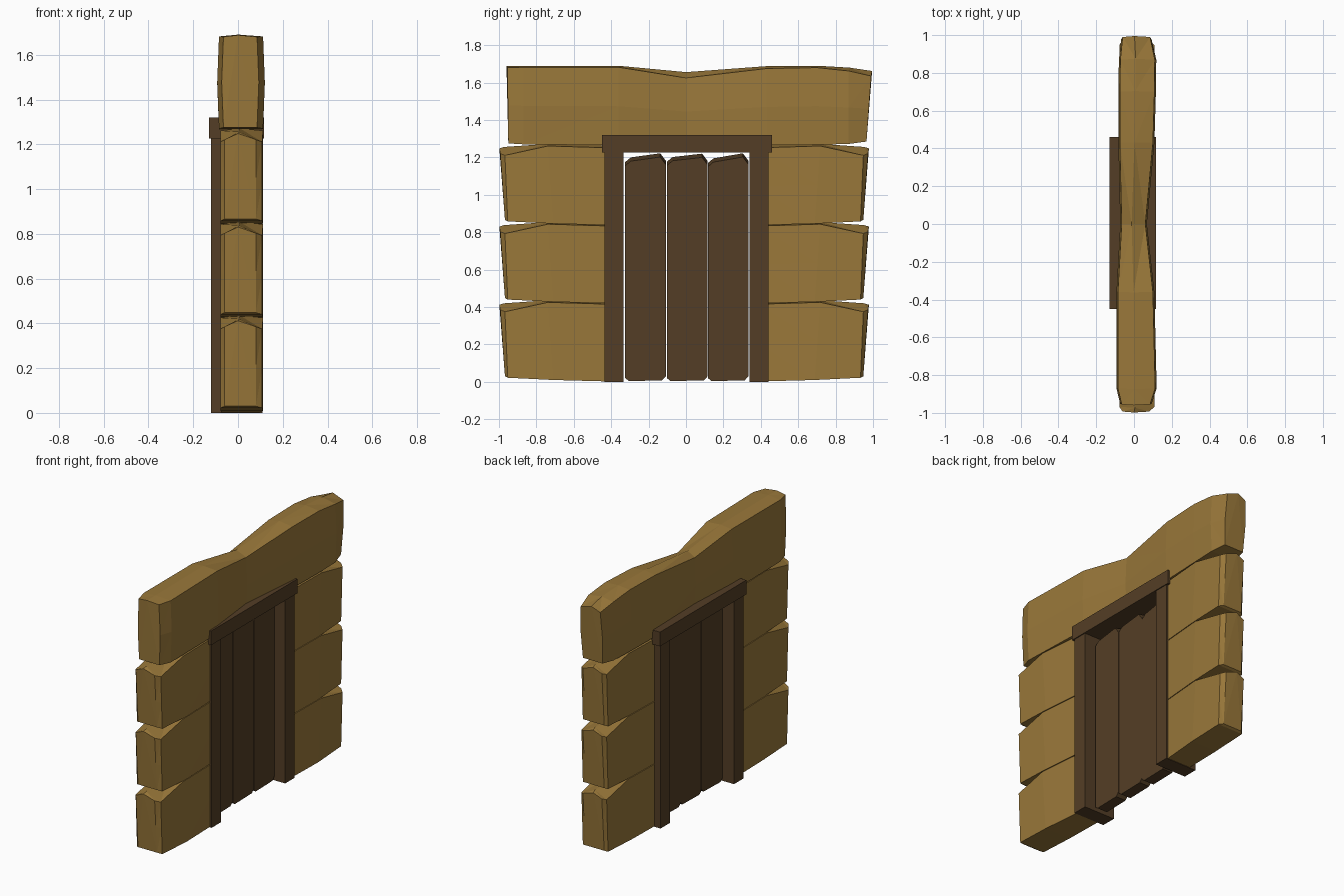
import bpy, bmesh

if "Cube" in bpy.data.objects:
    bpy.data.objects.remove(bpy.data.objects["Cube"])

def material(name, rgb):
    m = bpy.data.materials.new(name)
    m.diffuse_color = (*rgb, 1)
    m.use_nodes = True
    m.node_tree.nodes["Principled BSDF"].inputs["Base Color"].default_value = m.diffuse_color
    return m

LOG = material("golden wood", (0.32, 0.187, 0.042))
DOOR = material("dark brown wood", (0.088, 0.048, 0.019))

def finish(bm, name, mat):
    bmesh.ops.recalc_face_normals(bm, faces=bm.faces)
    me = bpy.data.meshes.new(name)
    bm.to_mesh(me)
    bm.free()
    me.materials.append(mat)
    ob = bpy.data.objects.new(name, me)
    bpy.context.collection.objects.link(ob)
    return ob

def log(name, rings, base=0.0, sign=1, shift=0.0, bulge=0.0):
    """Loft along y; ring = y_bottom, y_top, x0, x1, z0, z1, ridge."""
    bm = bmesh.new()
    loops = []
    for yb, yt, x0, x1, z0, z1, zr in rings:
        ym, zm = (yb + yt) / 2, (z0 + z1) / 2
        pts = [(x0, yb, z0), (x1, yb, z0), (x1 + bulge, ym, zm), (x1, yt, z1),
               ((x0 + x1) / 2 - 0.01, yt * 1.005, zr), (x0, yt, z1), (x0 - bulge, ym, zm)]
        loops.append([bm.verts.new((x, sign * y + shift, z + base)) for x, y, z in pts])
    for a, b in zip(loops, loops[1:]):
        for i in range(len(a)):
            j = (i + 1) % len(a)
            bm.faces.new((a[i], a[j], b[j], b[i]))
    bm.faces.new(loops[0])
    bm.faces.new(loops[-1])
    bmesh.ops.triangulate(bm, faces=bm.faces)
    return finish(bm, name, LOG)

def box(name, x0, x1, y0, y1, z0, z1):
    bm = bmesh.new()
    bmesh.ops.create_cube(bm, size=1)
    for v in bm.verts:
        v.co = (x1 if v.co.x > 0 else x0, y1 if v.co.y > 0 else y0, z1 if v.co.z > 0 else z0)
    return finish(bm, name, DOOR)

# Short stacked logs on both sides of the doorway
side_rings = [
    (0.960, 0.985, -0.060, 0.080, 0.030, 0.385, 0.412),
    (0.945, 0.960, -0.078, 0.108, 0.022, 0.375, 0.420),
    (0.700, 0.730, -0.078, 0.112, 0.010, 0.425, 0.436),
    (0.400, 0.400, -0.075, 0.095, 0.002, 0.415, 0.428),
]
for row in range(3):
    log(f"front_side_log_{row}", side_rings, row * 0.418, -1, -0.008)
    log(f"back_side_log_{row}", side_rings, row * 0.418, 1, -0.012)

# Long top log, sagging and pinched in the middle
log("top_log", [
    (-0.950, -0.955, -0.065, 0.085, 1.275, 1.680, 1.688),
    (-0.870, -0.870, -0.085, 0.112, 1.270, 1.682, 1.690),
    (-0.360, -0.360, -0.085, 0.100, 1.265, 1.682, 1.690),
    (0.000, 0.000, -0.065, 0.060, 1.265, 1.625, 1.656),
    (0.430, 0.430, -0.075, 0.100, 1.265, 1.675, 1.688),
    (0.700, 0.700, -0.075, 0.108, 1.268, 1.680, 1.690),
    (0.870, 0.870, -0.072, 0.110, 1.272, 1.662, 1.680),
    (0.965, 0.990, -0.060, 0.085, 1.285, 1.635, 1.662),
], bulge=0.008)

# Door frame
box("front_post", -0.12, 0.110, -0.435, -0.335, 0, 1.23)
box("back_post", -0.12, 0.110, 0.34, 0.44, 0, 1.23)
box("lintel", -0.13, 0.116, -0.45, 0.46, 1.225, 1.32)

# Door planks with uneven tops and clipped corners
planks = [(-0.325, -0.108, 1.195, 1.222), (-0.102, 0.116, 1.197, 1.220),
          (0.117, 0.334, 1.190, 1.222)]
for n, (y0, y1, zl, zr) in enumerate(planks):
    outline = [(y0, 0.02), (y0 + 0.02, 0.004), (y1 - 0.02, 0.008), (y1, 0.03),
               (y1, zr - 0.04), (y1 - 0.03, zr), (y0 + 0.03, zl + 0.005), (y0, zl - 0.02)]
    bm = bmesh.new()
    face = bm.faces.new([bm.verts.new((-0.04, y, z)) for y, z in outline])
    ext = bmesh.ops.extrude_face_region(bm, geom=[face])
    for v in ext["geom"]:
        if isinstance(v, bmesh.types.BMVert):
            v.co.x = 0.035
            # front face edge drops a little at the top
            if v.co.z > 1:
                v.co.z -= 0.02
    finish(bm, f"door_plank_{n}", DOOR)
